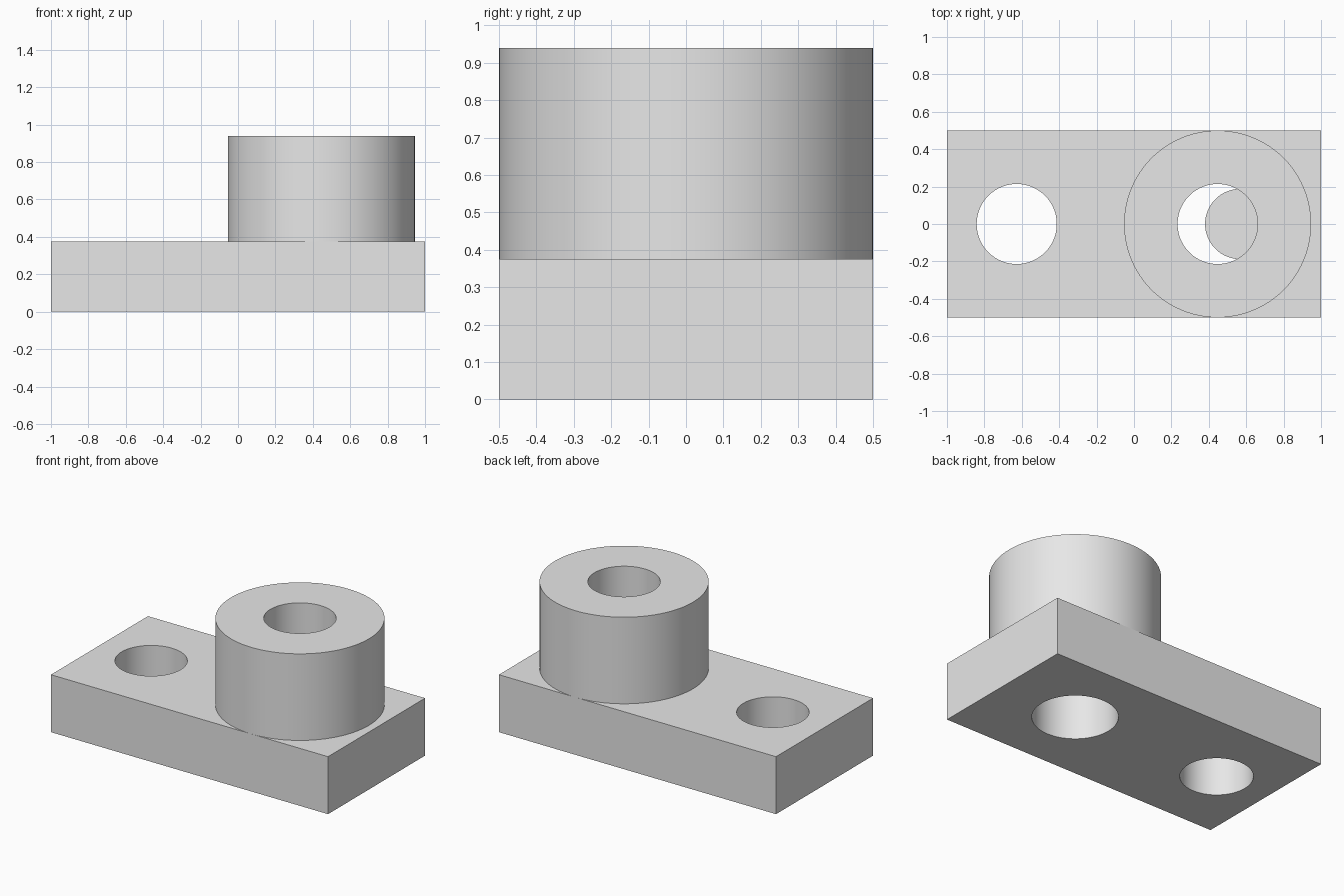
import bpy
import bmesh
import math
from mathutils import Matrix

# Remove the default object
cube = bpy.data.objects.get("Cube")
if cube:
    bpy.data.objects.remove(cube, do_unlink=True)

PLATE_TOP, BOSS_TOP = 0.375, 0.94
BOSS_X, HOLE_X = 0.447, -0.627
BORE, BASE_BORE = 0.214, 0.252
SEGMENTS = 96

grey = bpy.data.materials.new("plain grey")
grey.use_nodes = True
colour = (0.8, 0.8, 0.8, 1)
grey.diffuse_color = colour
grey.node_tree.nodes["Principled BSDF"].inputs["Base Color"].default_value = colour


def add_object(name, bm):
    bmesh.ops.recalc_face_normals(bm, faces=bm.faces)
    mesh = bpy.data.meshes.new(name)
    bm.to_mesh(mesh)
    bm.free()
    obj = bpy.data.objects.new(name, mesh)
    bpy.context.collection.objects.link(obj)
    mesh.materials.append(grey)
    return obj


def cylinder(name, x, radius, low, high):
    bm = bmesh.new()
    bmesh.ops.create_cone(bm, cap_ends=True, segments=SEGMENTS, radius1=radius,
                          radius2=radius, depth=high - low,
                          matrix=Matrix.Translation((x, 0, (low + high) / 2)))
    return add_object(name, bm)


def cut(target, name, x, radius, low, high, operation="DIFFERENCE"):
    cutter = cylinder(name, x, radius, low, high)
    cutter.hide_render = True
    cutter.hide_set(True)
    mod = target.modifiers.new(name, "BOOLEAN")
    mod.operation = operation
    mod.solver = "EXACT"
    mod.object = cutter


def smooth(obj):
    bpy.ops.object.select_all(action="DESELECT")
    obj.select_set(True)
    bpy.context.view_layer.objects.active = obj
    for mod in list(obj.modifiers):
        bpy.ops.object.modifier_apply(modifier=mod.name)
    bpy.ops.object.shade_smooth_by_angle(angle=math.radians(30))


# Base plate with two through holes
bm = bmesh.new()
bmesh.ops.create_cube(bm, size=1, matrix=Matrix.Translation((0, 0, PLATE_TOP / 2))
                      @ Matrix.Diagonal((2, 1, PLATE_TOP, 1)))
plate = add_object("base_plate", bm)
cut(plate, "mounting_hole_cutter", HOLE_X, BORE, -0.1, 0.5)
cut(plate, "boss_hole_cutter", BOSS_X, BASE_BORE, -0.1, 0.5)
smooth(plate)

# Round boss, turned from a profile, with a shoulder above the wider plate hole
bm = bmesh.new()
profile = [(BASE_BORE, PLATE_TOP), (BORE, PLATE_TOP), (BORE, BOSS_TOP),
           (0.5, BOSS_TOP), (0.5, PLATE_TOP)]
verts = [bm.verts.new((BOSS_X + r, 0, z)) for r, z in profile]
edges = [bm.edges.new(pair) for pair in zip(verts, verts[1:])]
bmesh.ops.spin(bm, geom=verts + edges, cent=(BOSS_X, 0, 0), axis=(0, 0, 1),
               angle=math.tau, steps=SEGMENTS)
bmesh.ops.remove_doubles(bm, verts=bm.verts, dist=0.0001)
boss = add_object("round_boss", bm)
smooth(boss)

# Rounded stop inside the bore, trimmed to the plate hole
stop = cylinder("bore_stop", 0.568, 0.188, 0.31, PLATE_TOP)
cut(stop, "stop_trimmer", BOSS_X, BASE_BORE, 0, 0.5, "INTERSECT")
smooth(stop)

# Clear away the finished cutters
for obj in list(bpy.data.objects):
    if obj.name.endswith(("_cutter", "_trimmer")):
        bpy.data.objects.remove(obj, do_unlink=True)
